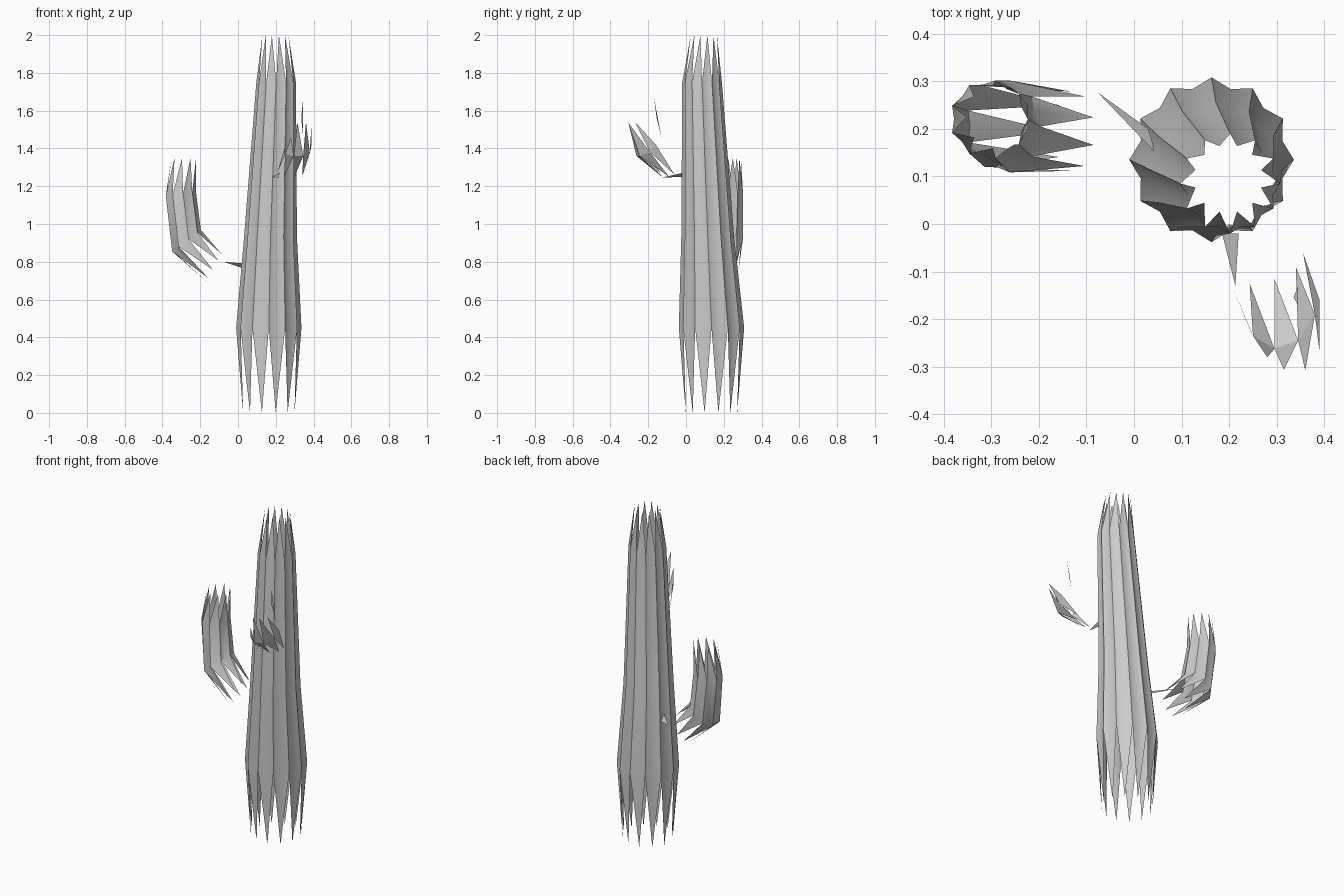
import bpy, bmesh
from math import sin, cos, pi
from mathutils import Vector

if "Cube" in bpy.data.objects:
    bpy.data.objects.remove(bpy.data.objects["Cube"])


def ring(c, u, v, r, ribs):
    """Star-shaped ring: even points are rib crests, odd points are valleys."""
    c, u, v = Vector(c), Vector(u).normalized(), Vector(v).normalized()
    pts = []
    for i in range(2 * ribs):
        a = pi * i / ribs
        k = r * (0.89 if i % 2 else 1.0)
        pts.append(c + u * (k * cos(a)) + v * (k * sin(a)))
    return pts


def finish(name, bm):
    me = bpy.data.meshes.new(name)
    bm.to_mesh(me)
    bm.free()
    ob = bpy.data.objects.new(name, me)
    bpy.context.collection.objects.link(ob)
    bpy.ops.object.select_all(action='DESELECT')
    ob.select_set(True)
    bpy.context.view_layer.objects.active = ob
    bpy.ops.object.shade_smooth_by_angle(angle=0.6)
    return ob


def ribbed_tube(name, sections, ribs):
    """Ribbed tube whose first and last sections are spike tips at the valleys."""
    bm = bmesh.new()
    rings = [[bm.verts.new(p) for p in ring(*s, ribs)] for s in sections]
    n = 2 * ribs
    for lo, hi in zip(rings[1:-2], rings[2:-1]):
        for i in range(n):
            j = (i + 1) % n
            bm.faces.new((lo[i], lo[j], hi[j], hi[i]))
    for i in range(1, n, 2):
        j = (i + 1) % n
        a, t = rings[1], rings[0][i]
        bm.faces.new((a[i], a[i - 1], t))
        bm.faces.new((a[j], a[i], t))
        b, t = rings[-2], rings[-1][i]
        bm.faces.new((b[i - 1], b[i], t))
        bm.faces.new((b[i], b[j], t))
    loose = [v for v in bm.verts if not v.link_faces]
    bmesh.ops.delete(bm, geom=loose, context='VERTS')
    return finish(name, bm)


def shards(name, tris):
    bm = bmesh.new()
    for t in tris:
        bm.faces.new([bm.verts.new(p) for p in t])
    return finish(name, bm)


X, Y = (1, 0, 0), (0, 1, 0)

# Leaning, tapering trunk with jagged open ends
ribbed_tube("trunk", [
    ((0.163, 0.135, 0.0), X, Y, 0.158),
    ((0.163, 0.135, 0.45), X, Y, 0.173),
    ((0.172, 0.115, 0.93), X, Y, 0.140),
    ((0.202, 0.085, 1.75), X, Y, 0.105),
    ((0.198, 0.095, 2.0), X, Y, 0.080),
], 12)

# Left arm: bends from sideways to upright
ribbed_tube("left_arm", [
    ((-0.125, 0.195, 0.77), (0.5, 0, 0.87), (0, -1, 0), 0.095),
    ((-0.275, 0.205, 0.91), (0.8, 0, 0.6), (0, -1, 0), 0.098),
    ((-0.305, 0.22, 1.16), (1, 0, 0.15), (0, -1, 0), 0.083),
    ((-0.285, 0.225, 1.35), X, (0, -1, 0), 0.075),
], 9)

# Splinters that once joined the arms to the trunk
shards("left_arm_joint", [
    ((-0.077, 0.277, 0.80), (0.03, 0.20, 0.765), (0.045, 0.15, 0.79))])
shards("right_arm_joint", [
    ((0.213, -0.13, 1.245), (0.185, -0.02, 1.25), (0.22, -0.02, 1.27))])

# Right arm: only splinters around the outer half of the elbow remain
elbow = [(0.245, -0.225, 1.40), (0.25, -0.235, 1.37), (0.295, -0.262, 1.36),
         (0.345, -0.245, 1.36), (0.38, -0.19, 1.38), (0.39, -0.16, 1.42)]
low = [(0.208, -0.135, 1.27), (0.243, -0.125, 1.25), (0.295, -0.115, 1.24),
       (0.34, -0.09, 1.25), (0.355, -0.06, 1.26)]
high = [(0.28, -0.28, 1.46), (0.315, -0.306, 1.54), (0.36, -0.308, 1.54),
        (0.39, -0.27, 1.54)]
tris = [(low[i], elbow[i + 1], elbow[i]) for i in range(5)]
tris += [(elbow[i + 1], elbow[i + 2], high[i]) for i in range(4)]
tris.append(((0.345, -0.17, 1.67), (0.335, -0.155, 1.56), (0.345, -0.13, 1.46)))
shards("right_arm", tris)
